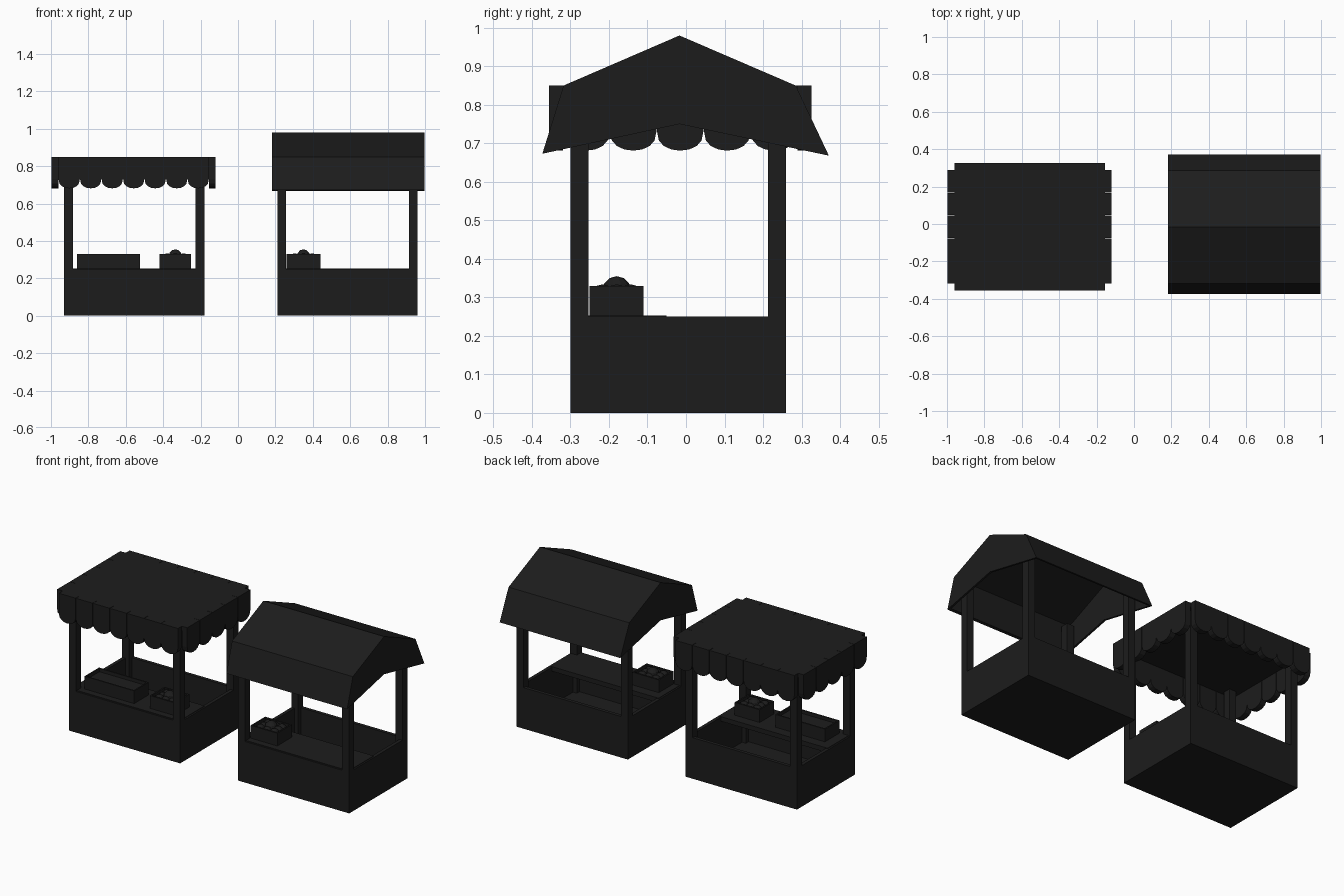
import bpy, bmesh, math

if "Cube" in bpy.data.objects:
    bpy.data.objects.remove(bpy.data.objects["Cube"])

mat = bpy.data.materials.new("dark_paint")
mat.diffuse_color = (0.012, 0.012, 0.012, 1)
mat.use_nodes = True
mat.node_tree.nodes["Principled BSDF"].inputs["Base Color"].default_value = mat.diffuse_color


def finish(name, bm):
    bmesh.ops.recalc_face_normals(bm, faces=bm.faces)
    me = bpy.data.meshes.new(name)
    bm.to_mesh(me)
    bm.free()
    ob = bpy.data.objects.new(name, me)
    bpy.context.collection.objects.link(ob)
    me.materials.append(mat)
    return ob


def add_box(bm, x0, x1, y0, y1, z0, z1):
    vs = bmesh.ops.create_cube(bm, size=1)["verts"]
    for v in vs:
        v.co = ((x0 + x1) / 2 + v.co.x * (x1 - x0),
                (y0 + y1) / 2 + v.co.y * (y1 - y0),
                (z0 + z1) / 2 + v.co.z * (z1 - z0))


def box(name, *b):
    bm = bmesh.new()
    add_box(bm, *b)
    return finish(name, bm)


def tray(name, x0, x1, y0, y1, z0, z1, t, floor):
    # open box: inset the top face and push it down
    bm = bmesh.new()
    add_box(bm, x0, x1, y0, y1, z0, z1)
    bm.normal_update()
    top = max(bm.faces, key=lambda f: f.calc_center_median().z)
    bmesh.ops.inset_region(bm, faces=[top], thickness=t)
    low = bmesh.ops.extrude_face_region(bm, geom=[top])["geom"]
    bmesh.ops.translate(bm, vec=(0, 0, floor - z1),
                        verts=[g for g in low if isinstance(g, bmesh.types.BMVert)])
    if top.is_valid:
        bmesh.ops.delete(bm, geom=[top], context='FACES')
    return finish(name, bm)


def prism(bm, pts, vec):
    f = bm.faces.new([bm.verts.new(p) for p in pts])
    ext = bmesh.ops.extrude_face_region(bm, geom=[f], use_keep_orig=True)["geom"]
    bmesh.ops.translate(bm, vec=vec, verts=[g for g in ext if isinstance(g, bmesh.types.BMVert)])


def stall_frame(tag, x0, post_top):
    x1, y0, y1, p = x0 + 0.75, -0.30, 0.26, 0.047
    tray(tag + "_base", x0, x1, y0, y1, 0, 0.25, 0.03, 0.02)
    box(tag + "_counter", x0 + 0.01, x1 - 0.01, y0 + 0.01, -0.05, 0.225, 0.253)
    bm = bmesh.new()
    for px in (x0, x1 - p):
        for py in (y0, y1 - p):
            add_box(bm, px, px + p, py, py + p, 0.02, post_top)
    finish(tag + "_posts", bm)


def fruit_crate(tag, x0, x1):
    y0, y1 = -0.25, -0.11
    tray(tag + "_crate", x0, x1, y0, y1, 0.25, 0.33, 0.012, 0.265)
    bm = bmesh.new()
    for i in range(3):
        for j in range(3):
            mid = i == 1 and j == 1
            vs = bmesh.ops.create_uvsphere(bm, u_segments=10, v_segments=6,
                                           radius=0.037 if mid else 0.03)["verts"]
            bmesh.ops.translate(bm, verts=vs, vec=(
                x0 + (x1 - x0) * (0.24 + 0.26 * i),
                y0 + (y1 - y0) * (0.24 + 0.26 * j), 0.318 if mid else 0.304))
    finish(tag + "_fruit", bm)


# flat-roofed stall with goods
stall_frame("left_stall", -0.93, 0.83)
fruit_crate("left_stall", -0.42, -0.25)
tray("long_crate", -0.86, -0.525, -0.25, -0.11, 0.25, 0.33, 0.012, 0.31)
AX0, AX1, AY0, AY1 = -0.96, -0.155, -0.32, 0.29
box("flat_canopy", AX0, AX1, AY0, AY1, 0.825, 0.85)

# scalloped valance, separate flaps with thin gaps
def scallops(name, a0, a1, n, place, vec):
    bm = bmesh.new()
    w = (a1 - a0) / n
    for i in range(n):
        c, r = a0 + w * (i + 0.5), w / 2 - 0.001
        pts = [(c - r, 0.85)]
        for k in range(9):
            t = math.pi * k / 8
            pts.append((c - r * math.cos(t), 0.73 - 0.049 * math.sin(t) ** 0.8))
        pts.append((c + r, 0.85))
        prism(bm, [place(a, z) for a, z in pts], vec)
    finish(name, bm)


D = 0.036
scallops("front_valance", AX0, AX1, 7, lambda a, z: (a, AY0, z), (0, -D, 0))
scallops("back_valance", AX0, AX1, 7, lambda a, z: (a, AY1, z), (0, D, 0))
scallops("left_valance", AY0, AY1, 5, lambda a, z: (AX0, a, z), (-D, 0, 0))
scallops("right_valance", AY0, AY1, 5, lambda a, z: (AX1, a, z), (D, 0, 0))

# gable-roofed stall
stall_frame("right_stall", 0.21, 0.81)
fruit_crate("right_stall", 0.26, 0.44)
outer = [(-0.373, 0.673), (-0.318, 0.85), (-0.017, 0.98), (0.285, 0.85), (0.371, 0.668)]
inner = [(0.355, 0.672), (0.274, 0.838), (-0.017, 0.964), (-0.307, 0.838), (-0.357, 0.677)]
bm = bmesh.new()
prism(bm, [(0.183, y, z) for y, z in outer + inner], (0.814, 0, 0))
finish("gable_roof", bm)

# gable ends, with a shallow pointed lower edge
bm = bmesh.new()
for x in (0.183, 0.985):
    prism(bm, [(x, y, z) for y, z in outer + [(-0.017, 0.75)]], (0.012, 0, 0))
finish("gable_ends", bm)
